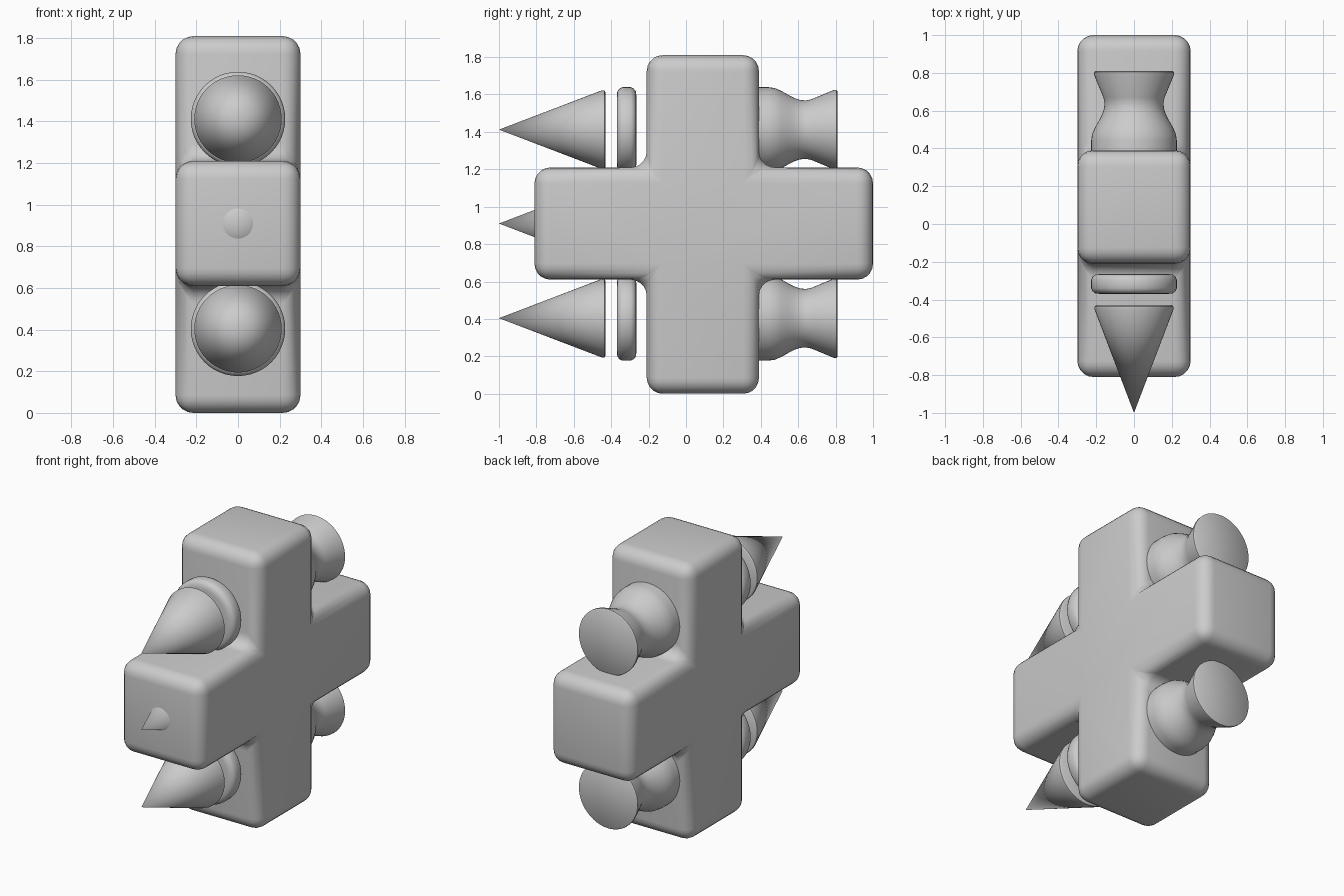
import bpy, bmesh, math

if "Cube" in bpy.data.objects:
    bpy.data.objects.remove(bpy.data.objects["Cube"])


def finish(bm, name, angle):
    bmesh.ops.recalc_face_normals(bm, faces=bm.faces[:])
    mesh = bpy.data.meshes.new(name)
    bm.to_mesh(mesh)
    bm.free()
    ob = bpy.data.objects.new(name, mesh)
    bpy.context.collection.objects.link(ob)
    bpy.ops.object.select_all(action='DESELECT')
    bpy.context.view_layer.objects.active = ob
    ob.select_set(True)
    bpy.ops.object.shade_smooth_by_angle(angle=math.radians(angle))
    return ob


def lathe(name, profile, z, n=48):
    """Spin (y, radius) points around an axis along y at height z."""
    bm = bmesh.new()
    rings = []
    for y, r in profile:
        if r == 0:
            rings.append([bm.verts.new((0, y, z))] * n)
        else:
            rings.append([bm.verts.new((r * math.cos(2 * math.pi * i / n), y,
                                        z + r * math.sin(2 * math.pi * i / n)))
                          for i in range(n)])
    for a, b in zip(rings, rings[1:]):
        for i in range(n):
            j = (i + 1) % n
            bm.faces.new(list(dict.fromkeys((a[i], a[j], b[j], b[i]))))
    for ring in (rings[0], rings[-1]):
        if ring[0] is not ring[1]:
            bm.faces.new(ring)
    return finish(bm, name, 40)


# Cross-shaped hull: extruded outline with rounded edges
outline = [(-0.21, 0), (0.39, 0), (0.39, 0.61), (1, 0.61), (1, 1.21), (0.39, 1.21),
           (0.39, 1.81), (-0.21, 1.81), (-0.21, 1.21), (-0.81, 1.21),
           (-0.81, 0.61), (-0.21, 0.61)]
bm = bmesh.new()
face = bm.faces.new([bm.verts.new((-0.3, y, z)) for y, z in outline])
ext = bmesh.ops.extrude_face_region(bm, geom=[face])
bmesh.ops.translate(bm, vec=(0.6, 0, 0),
                    verts=[v for v in ext['geom'] if isinstance(v, bmesh.types.BMVert)])
bmesh.ops.recalc_face_normals(bm, faces=bm.faces[:])
bmesh.ops.bevel(bm, geom=bm.edges[:], offset=0.085, segments=5, profile=0.5, affect='EDGES')
finish(bm, "cross_hull", 35)

cone = [(-1, 0), (-0.45, 0.21), (-0.437, 0.21), (-0.43, 0.2)]
disc = [(-0.37, 0.18), (-0.367, 0.205), (-0.355, 0.22), (-0.34, 0.227), (-0.295, 0.227),
        (-0.28, 0.22), (-0.268, 0.205), (-0.265, 0.18)]
nozzle = [(0.33, 0.227), (0.44, 0.227), (0.475, 0.222), (0.51, 0.207), (0.545, 0.187),
          (0.58, 0.169), (0.61, 0.159), (0.64, 0.156), (0.67, 0.162),
          (0.79, 0.212), (0.804, 0.213), (0.81, 0.205)]

# Upper and lower pods: pointed cone, floating disc and flared nozzle
for label, z in (("upper", 1.412), ("lower", 0.404)):
    lathe(label + "_cone", cone, z)
    lathe(label + "_disc", disc, z)
    lathe(label + "_nozzle", nozzle, z)

# Middle cone, with only its tip showing from the hull
lathe("middle_cone", cone, 0.91)
